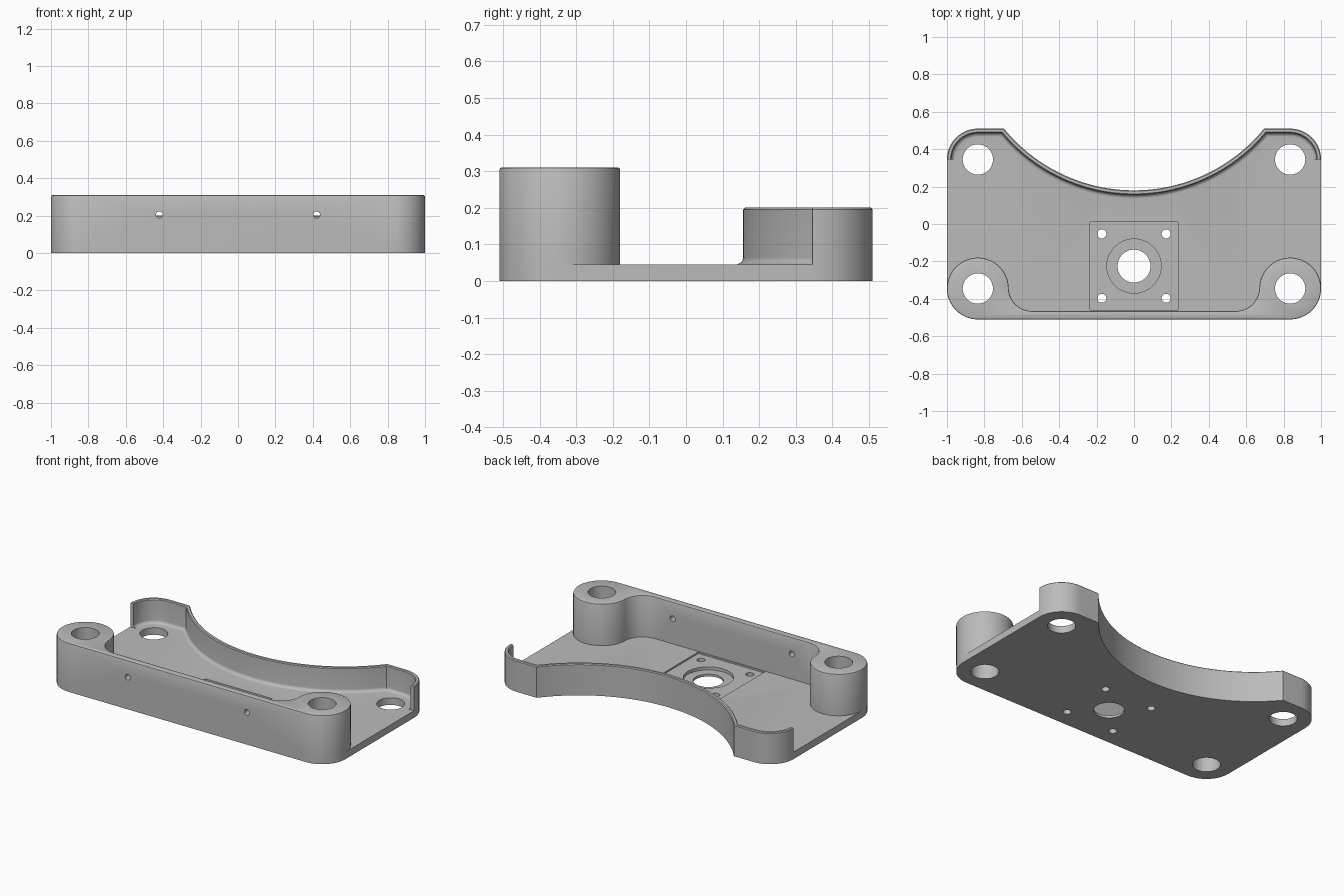
import bpy, bmesh
from math import sin, cos, radians, asin, degrees, pi
from mathutils import Vector

if "Cube" in bpy.data.objects:
    bpy.data.objects.remove(bpy.data.objects["Cube"], do_unlink=True)

grey = bpy.data.materials.new("satin_grey")
grey.use_nodes = True
COLOUR = (0.5, 0.5, 0.5, 1)
grey.diffuse_color = COLOUR
grey.node_tree.nodes["Principled BSDF"].inputs["Base Color"].default_value = COLOUR

# Main sizes
W, D, R = 1.0, 0.51, 0.165          # half width, half depth, corner radius
CX, CY = W - R, D - R               # corner hole centres
FLOOR, FRONT_TOP, BACK_TOP = 0.045, 0.31, 0.20
MOTOR_Y = -0.225


def arc(cx, cy, r, a0, a1, n=24):
    return [Vector((cx + r * cos(radians(a0 + (a1 - a0) * i / n)),
                    cy + r * sin(radians(a0 + (a1 - a0) * i / n)))) for i in range(n + 1)]


def mirrored(points):
    """Continue a right-hand outline with its mirror image."""
    return points + [Vector((-p.x, p.y)) for p in reversed(points) if abs(p.x) > 1e-5]


def to_object(bm, name):
    bmesh.ops.recalc_face_normals(bm, faces=bm.faces)
    mesh = bpy.data.meshes.new(name)
    bm.to_mesh(mesh)
    bm.free()
    mesh.materials.append(grey)
    obj = bpy.data.objects.new(name, mesh)
    bpy.context.scene.collection.objects.link(obj)
    return obj


def prism(name, outline, z0, z1, chamfer=0):
    bm = bmesh.new()
    face = bm.faces.new([bm.verts.new((p.x, p.y, z0)) for p in outline])
    top = bmesh.ops.extrude_face_region(bm, geom=[face])["geom"]
    bmesh.ops.translate(bm, vec=(0, 0, z1 - z0),
                        verts=[v for v in top if isinstance(v, bmesh.types.BMVert)])
    if chamfer:
        rim = [e for e in bm.edges if all(v.co.z > z1 - 1e-5 for v in e.verts)]
        bmesh.ops.bevel(bm, geom=rim, offset=chamfer, segments=2, profile=0.5, affect='EDGES')
    return to_object(bm, name)


def sweep(name, path, section):
    """Sweep an (inward offset, height) section along an open path with mitred corners."""
    bm = bmesh.new()
    rings = []
    for i, p in enumerate(path):
        normals = []
        for a, b in ((i - 1, i), (i, i + 1)):
            if a >= 0 and b < len(path):
                t = (path[b] - path[a]).normalized()
                normals.append(Vector((-t.y, t.x)))
        n1, n2 = normals[0], normals[-1]
        mitre = (n1 + n2) / (1 + n1.dot(n2))
        rings.append([bm.verts.new((*(p + mitre * d), z)) for d, z in section])
    k = len(section)
    for r0, r1 in zip(rings, rings[1:]):
        for j in range(k):
            bm.faces.new((r0[j], r0[(j + 1) % k], r1[(j + 1) % k], r1[j]))
    bm.faces.new(rings[0])
    bm.faces.new(reversed(rings[-1]))
    return to_object(bm, name)


def boolean(target, tool, operation):
    mod = target.modifiers.new(operation.lower(), 'BOOLEAN')
    mod.operation, mod.solver, mod.object = operation, 'EXACT', tool
    bpy.context.view_layer.objects.active = target
    bpy.ops.object.modifier_apply(modifier=mod.name)
    bpy.data.objects.remove(tool, do_unlink=True)


def drill(target, x, y, r, z0=-0.1, z1=0.5):
    boolean(target, prism("drill_cutter", arc(x, y, r, 0, 360, 40)[:-1], z0, z1), 'DIFFERENCE')


# Back edge: rounded corner, short straight, then the concave sweep
HALF, DIP = 0.695, 0.18
sag = D - DIP
big_r = (HALF ** 2 + sag ** 2) / (2 * sag)
spread = degrees(asin(HALF / big_r))
back_edge = mirrored(arc(CX, CY, R, 0, 90) + arc(0, DIP + big_r, big_r, spread - 90, -90, 32))
front_corner = arc(CX, -CY, R, -90, 0)

# Floor plate
bracket = prism("mounting_bracket",
                back_edge + [Vector((-p.x, p.y)) for p in reversed(front_corner)] + front_corner,
                0, FLOOR)

# Front wall with round bosses blended into it
WALL_Y, BLEND = -0.465, 0.125
blend_y = WALL_Y + BLEND
blend_x = CX - ((R + BLEND) ** 2 - (blend_y + CY) ** 2) ** 0.5
front_wall = prism("front_wall",
                   mirrored(arc(CX, -CY, R, -90, 179, 64) + arc(blend_x, blend_y, BLEND, -1, -90)),
                   FLOOR, FRONT_TOP, 0.007)
boolean(bracket, front_wall, 'UNION')

# Thin back lip with a rounded rim and a fillet at the floor
T, F = 0.024, 0.02
fillet = [(T + F - F * cos(a), FLOOR + F - F * sin(a)) for a in (i * pi / 12 for i in range(7))]
section = [(0, FLOOR), (0, BACK_TOP - 0.005), (0.005, BACK_TOP),
           (T - 0.005, BACK_TOP), (T, BACK_TOP - 0.005)] + fillet
boolean(bracket, sweep("back_lip", back_edge, section), 'UNION')

# Square motor seat, pilot bore and screw holes
S = 0.235
seat = [Vector((x, MOTOR_Y + y)) for x, y in ((-S, -S), (S, -S), (S, S), (-S, S))]
boolean(bracket, prism("seat_cutter", seat, FLOOR - 0.01, FLOOR + 0.05), 'DIFFERENCE')
drill(bracket, 0, MOTOR_Y, 0.145, 0.015, 0.1)
drill(bracket, 0, MOTOR_Y, 0.088)
for sx in (-1, 1):
    for sy in (-1, 1):
        drill(bracket, sx * 0.172, MOTOR_Y + sy * 0.172, 0.024)
        drill(bracket, sx * CX, sy * CY, 0.081)

# Cross holes through the front wall
for sx in (-1, 1):
    cutter = prism("cross_cutter", arc(0, 0, 0.018, 0, 360, 24)[:-1], -0.1, 0.1)
    cutter.rotation_euler.x = pi / 2
    cutter.location = (sx * 0.42, -0.49, 0.205)
    bpy.context.view_layer.update()
    boolean(bracket, cutter, 'DIFFERENCE')

# Smooth curved walls, crisp edges
bpy.ops.object.select_all(action='DESELECT')
bracket.select_set(True)
bpy.context.view_layer.objects.active = bracket
bpy.ops.object.shade_smooth_by_angle(angle=radians(30))
